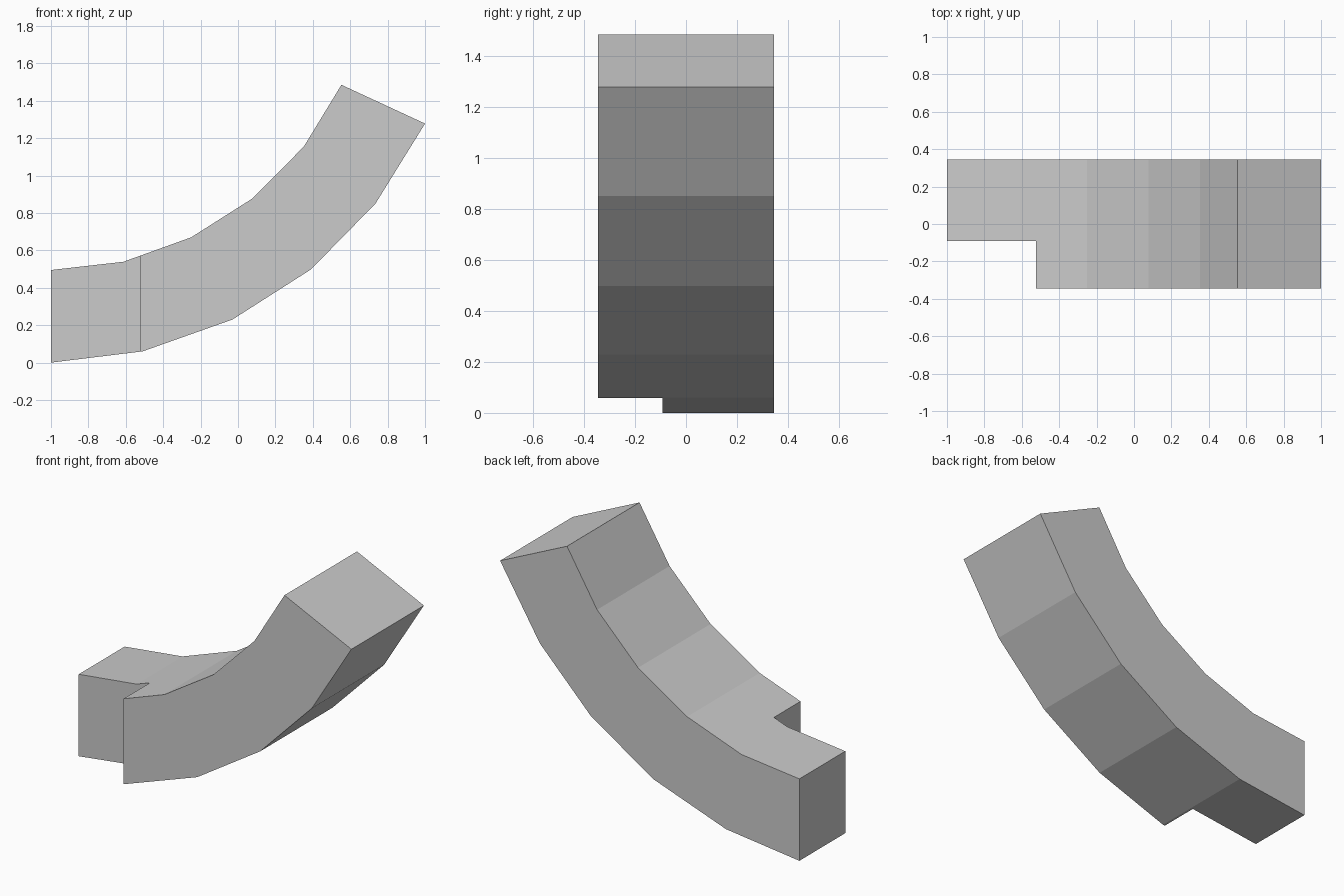
import bpy, bmesh

if "Cube" in bpy.data.objects:
    bpy.data.objects.remove(bpy.data.objects["Cube"])

HALF_WIDTH = 0.346

# Side outline of the curved beam (x, z): underside, then top side back again
LOWER = [(-1, 0), (-0.51, 0.06), (-0.03, 0.23), (0.39, 0.498), (0.735, 0.85), (1, 1.278)]
UPPER = [(0.553, 1.485), (0.352, 1.155), (0.078, 0.878), (-0.25, 0.67), (-0.613, 0.539), (-1, 0.495)]


def extrude_profile(name, points, y0, y1):
    """Solid made by sweeping an x-z outline along y."""
    bm = bmesh.new()
    face = bm.faces.new([bm.verts.new((x, y0, z)) for x, z in points])
    swept = bmesh.ops.extrude_face_region(bm, geom=[face])["geom"]
    verts = [v for v in swept if isinstance(v, bmesh.types.BMVert)]
    bmesh.ops.translate(bm, verts=verts, vec=(0, y1 - y0, 0))
    bmesh.ops.recalc_face_normals(bm, faces=bm.faces)
    mesh = bpy.data.meshes.new(name)
    bm.to_mesh(mesh)
    bm.free()
    obj = bpy.data.objects.new(name, mesh)
    bpy.context.collection.objects.link(obj)
    return obj


# Curved beam
beam = extrude_profile("curved_beam", LOWER + UPPER, -HALF_WIDTH, HALF_WIDTH)

# Corner notch at the low end
notch = extrude_profile("notch_cutter", [(-1.5, -0.5), (-0.523, -0.5), (-0.523, 1), (-1.5, 1)], -1, -0.092)
notch.hide_render = True
notch.display_type = 'WIRE'

cut = beam.modifiers.new("corner_notch", 'BOOLEAN')
cut.operation = 'DIFFERENCE'
cut.solver = 'EXACT'
cut.object = notch
